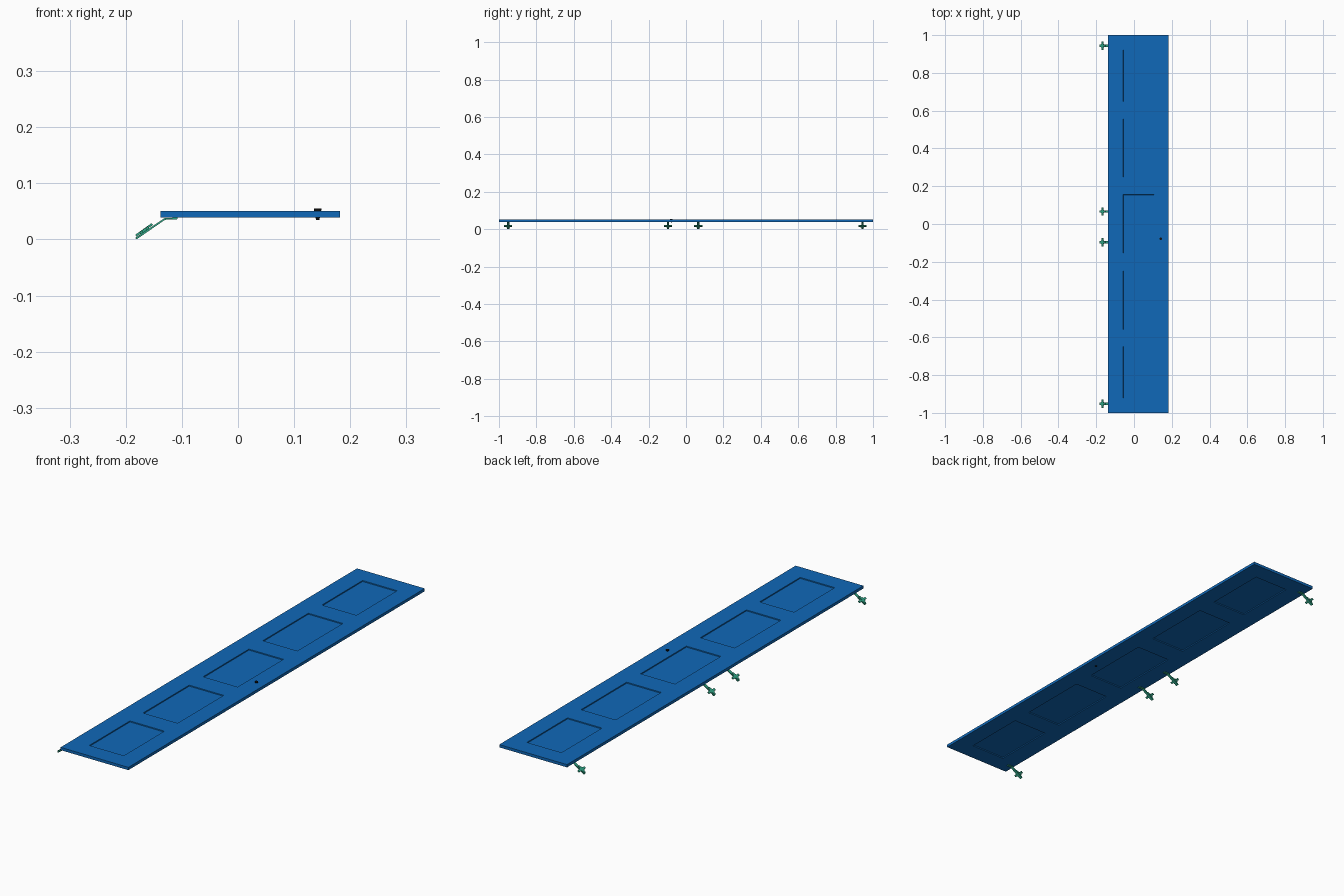
import bpy, bmesh, math
from mathutils import Matrix, Vector

if "Cube" in bpy.data.objects:
    bpy.data.objects.remove(bpy.data.objects["Cube"])


def material(name, rgb):
    m = bpy.data.materials.new(name)
    m.diffuse_color = (*rgb, 1)
    m.use_nodes = True
    m.node_tree.nodes["Principled BSDF"].inputs["Base Color"].default_value = m.diffuse_color
    return m


BLUE = material("blue paint", (0.005, 0.14, 0.48))
GREEN = material("green metal", (0.03, 0.38, 0.24))
BLACK = material("black", (0.005, 0.005, 0.005))


def finish(bm, name, mat):
    bmesh.ops.recalc_face_normals(bm, faces=bm.faces[:])
    me = bpy.data.meshes.new(name)
    bm.to_mesh(me)
    bm.free()
    me.materials.append(mat)
    ob = bpy.data.objects.new(name, me)
    bpy.context.collection.objects.link(ob)
    return ob


# Door slab: a grid of cells, with panel cells recessed on both faces
XS = [-0.138, -0.057, 0.106, 0.182]
PANELS = [(-0.922, -0.648), (-0.559, -0.248), (-0.154, 0.155),
          (0.249, 0.556), (0.648, 0.922)]
YS = [-1.0] + [y for p in PANELS for y in p] + [1.0]
Z0, Z1, DEPTH = 0.039, 0.051, 0.004

bm = bmesh.new()
rows = [[bm.verts.new((x, y, Z0)) for x in XS] for y in YS]
for a, b in zip(rows, rows[1:]):
    for i in range(len(XS) - 1):
        bm.faces.new((a[i], a[i + 1], b[i + 1], b[i]))
ext = bmesh.ops.extrude_face_region(bm, geom=bm.faces[:], use_keep_orig=True)
bmesh.ops.translate(bm, vec=(0, 0, Z1 - Z0),
                    verts=[g for g in ext["geom"] if isinstance(g, bmesh.types.BMVert)])
bmesh.ops.recalc_face_normals(bm, faces=bm.faces[:])


def is_panel(f):
    c = f.calc_center_median()
    return (abs(f.normal.z) > 0.9 and XS[1] < c.x < XS[2]
            and any(lo < c.y < hi for lo, hi in PANELS))


bmesh.ops.inset_individual(bm, faces=[f for f in bm.faces if is_panel(f)],
                           thickness=0.001, depth=-DEPTH)
finish(bm, "door_slab", BLUE)


# Hinges: bent strap under the door edge, with a cross plate and ribs
TILT = math.atan2(0.037, 0.052)
STRAP = [(-0.183, 0.003), (-0.131, 0.038), (-0.108, 0.039),
         (-0.108, 0.036), (-0.130, 0.035), (-0.181, 0.0)]


def tilted_box(bm, along, up, size):
    """Box placed by distance along and above the sloping strap."""
    slope = Matrix.Translation((-0.182, 0, 0.003)) @ Matrix.Rotation(-TILT, 4, "Y")
    bmesh.ops.create_cube(bm, size=1, matrix=slope @ Matrix.Translation((along, 0, up))
                          @ Matrix.Diagonal((*size, 1)))


for n, y in enumerate((-0.951, -0.096, 0.066, 0.943), 1):
    bm = bmesh.new()
    face = bm.faces.new([bm.verts.new((x, -0.006, z)) for x, z in STRAP])
    ext = bmesh.ops.extrude_face_region(bm, geom=[face], use_keep_orig=True)
    bmesh.ops.translate(bm, vec=(0, 0.012, 0),
                        verts=[g for g in ext["geom"] if isinstance(g, bmesh.types.BMVert)])
    tilted_box(bm, 0.020, 0.003, (0.036, 0.009, 0.004))
    tilted_box(bm, 0.020, 0.002, (0.009, 0.044, 0.005))
    tilted_box(bm, 0.020, 0.002, (0.018, 0.018, 0.005))
    finish(bm, f"hinge_{n}", GREEN).location.y = y

# Tapered lock pin through the slab
bm = bmesh.new()
bmesh.ops.create_cone(bm, cap_ends=True, segments=16, radius1=0.003, radius2=0.007,
                      depth=0.02, matrix=Matrix.Translation((0.142, -0.078, 0.045)))
finish(bm, "lock_pin", BLACK)
